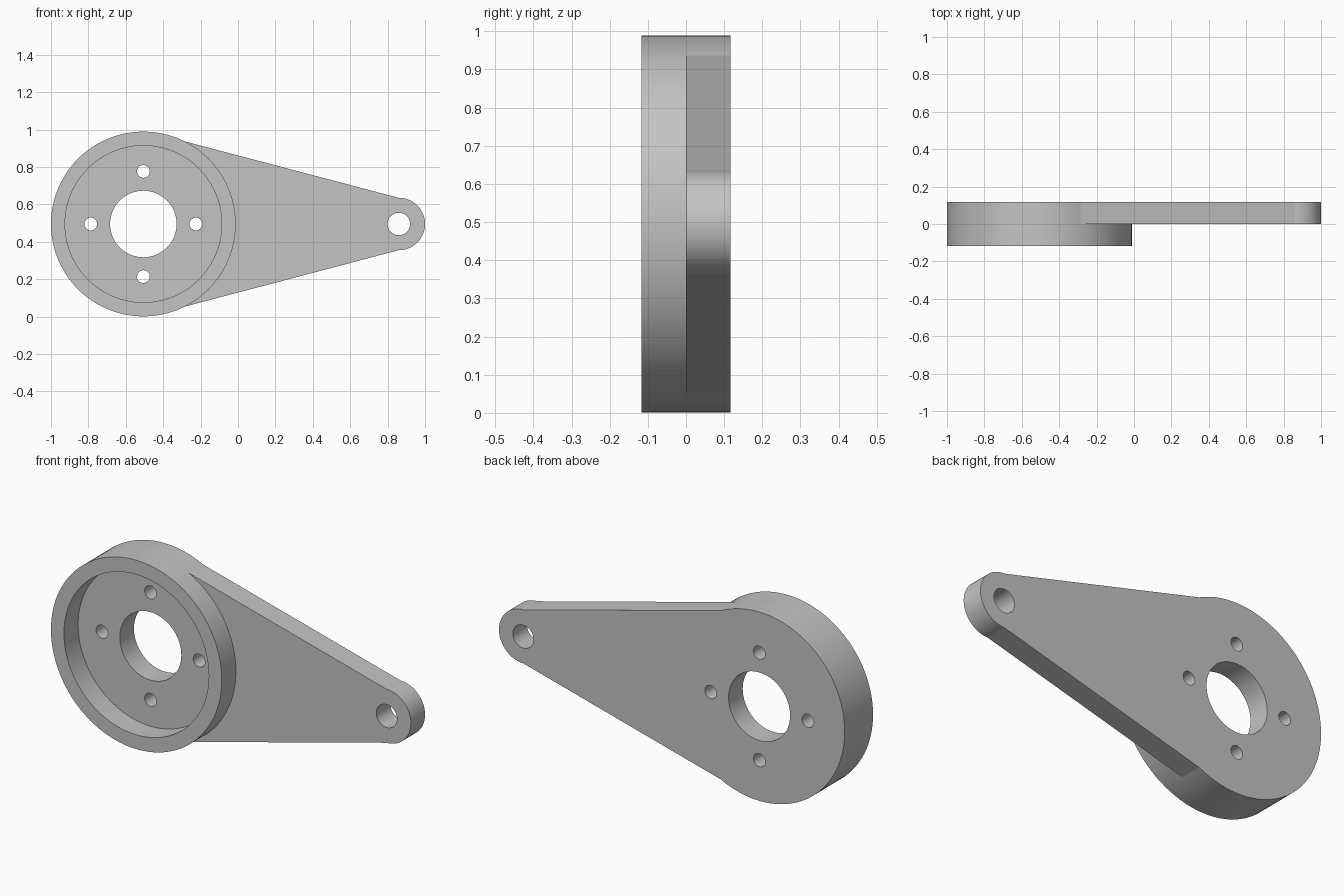
import bpy, bmesh
from math import sin, cos, pi, radians

cube = bpy.data.objects.get("Cube")
if cube:
    bpy.data.objects.remove(cube, do_unlink=True)

# Main dimensions
MID_Z = 0.495
DRUM_X, DRUM_R = -0.506, 0.494
TIP_X, TIP_R = 0.86, 0.14
HALF = 0.117          # plate thickness, also the rim height


def arc(cx, cz, r, start=0, sweep=2 * pi, n=96):
    """Points on an arc in the XZ plane; a full sweep leaves out the repeat."""
    count = n if sweep >= 2 * pi else n + 1
    return [(cx + r * cos(start + sweep * i / n), cz + r * sin(start + sweep * i / n))
            for i in range(count)]


def prism(name, outline, y0, y1):
    """Extrude an XZ outline from y0 to y1."""
    bm = bmesh.new()
    face = bm.faces.new([bm.verts.new((x, y0, z)) for x, z in outline])
    extruded = bmesh.ops.extrude_face_region(bm, geom=[face])["geom"]
    moved = [v for v in extruded if isinstance(v, bmesh.types.BMVert)]
    bmesh.ops.translate(bm, verts=moved, vec=(0, y1 - y0, 0))
    bmesh.ops.recalc_face_normals(bm, faces=bm.faces)
    mesh = bpy.data.meshes.new(name)
    bm.to_mesh(mesh)
    bm.free()
    obj = bpy.data.objects.new(name, mesh)
    bpy.context.collection.objects.link(obj)
    return obj


def combine(target, other, operation):
    """Apply a boolean and discard the helper solid."""
    mod = target.modifiers.new(operation, "BOOLEAN")
    mod.operation, mod.solver, mod.object = operation, "EXACT", other
    bpy.context.view_layer.objects.active = target
    bpy.ops.object.modifier_apply(modifier=mod.name)
    bpy.data.objects.remove(other, do_unlink=True)


# Round drum, full depth
body = prism("lever_arm_body", arc(DRUM_X, MID_Z, DRUM_R), -HALF, HALF)

# Tapered arm with a rounded tip, rear half only
root = [(-0.4, 0.3), (-0.29, 0.443)]
outline = [(x, MID_Z - z) for x, z in root]
outline += arc(TIP_X, MID_Z, TIP_R, -pi / 2, pi, 48)
outline += [(x, MID_Z + z) for x, z in reversed(root)]
combine(body, prism("arm", outline, 0, HALF), "UNION")

# Shallow recess in the front of the drum
combine(body, prism("recess", arc(DRUM_X, MID_Z, 0.419), -0.3, 0), "DIFFERENCE")

# Through holes: bore, tip pin hole and four bolt holes
holes = [(DRUM_X, MID_Z, 0.178), (TIP_X, MID_Z, 0.06)]
for i in range(4):
    a = i * pi / 2
    holes.append((DRUM_X + 0.281 * cos(a), MID_Z + 0.281 * sin(a), 0.034))
for x, z, r in holes:
    combine(body, prism("hole", arc(x, z, r, n=64), -0.3, 0.3), "DIFFERENCE")

# Plain grey metal
grey = bpy.data.materials.new("plain_grey")
grey.use_nodes = True
colour = (0.55, 0.55, 0.55, 1)
grey.diffuse_color = colour
grey.node_tree.nodes["Principled BSDF"].inputs["Base Color"].default_value = colour
body.data.materials.clear()
body.data.materials.append(grey)

# Smooth curved walls, crisp edges
bpy.ops.object.select_all(action="DESELECT")
body.select_set(True)
bpy.context.view_layer.objects.active = body
bpy.ops.object.shade_smooth_by_angle(angle=radians(9))
